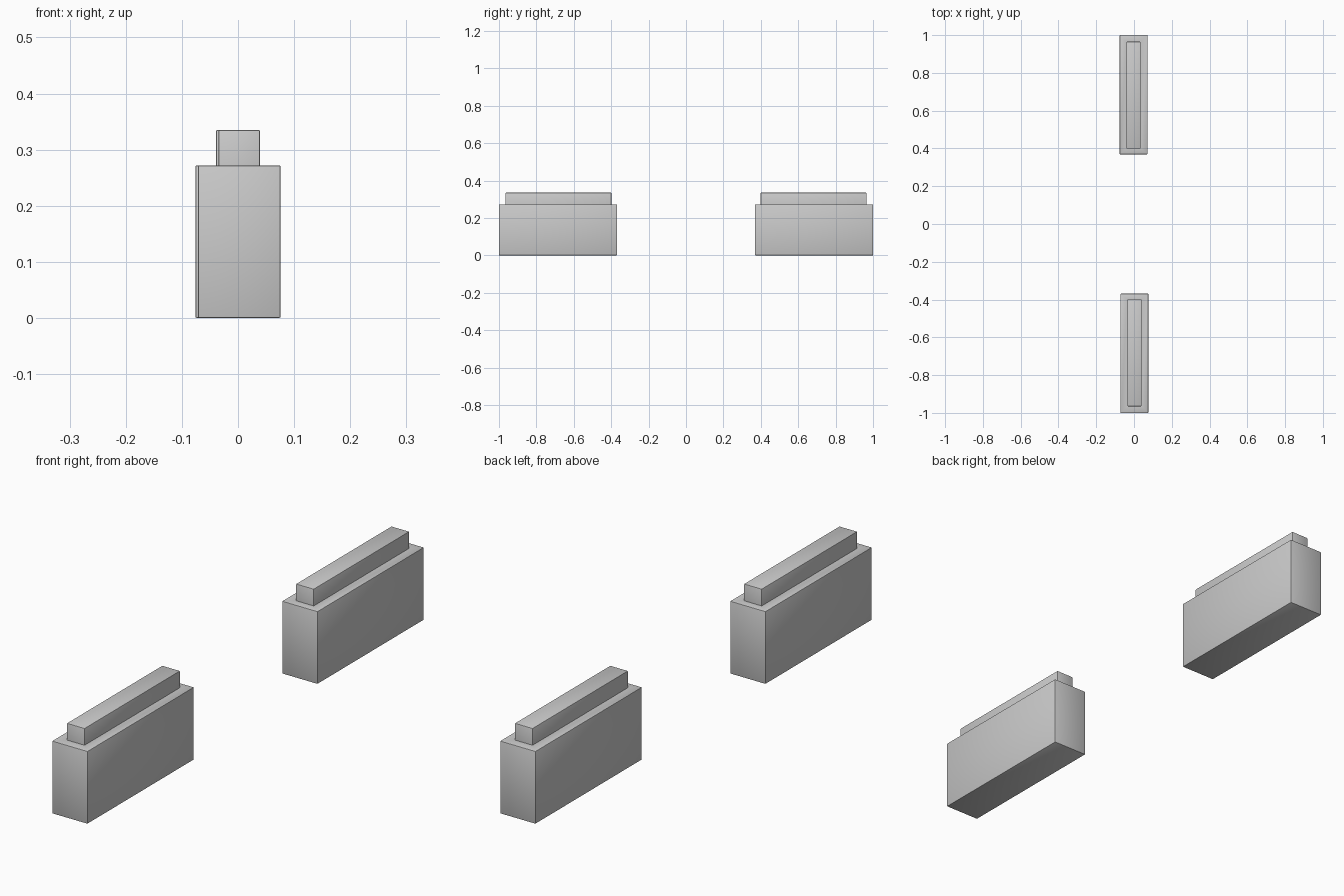
import bpy, bmesh
from mathutils import Vector

if "Cube" in bpy.data.objects:
    bpy.data.objects.remove(bpy.data.objects["Cube"])

BASE = (0.147, 0.631, 0.272)   # lower block size
RAIL = (0.074, 0.566)          # raised rail footprint
TOP = 0.335                    # overall height


def stepped_block(name, x, y, rail_y):
    # lower block
    bm = bmesh.new()
    bmesh.ops.create_cube(bm, size=1)
    for v in bm.verts:
        v.co = Vector((v.co.x * BASE[0], v.co.y * BASE[1], (v.co.z + 0.5) * BASE[2]))
    # raised rail: inset the top, fit it to the footprint, extrude it
    bm.normal_update()
    top = max(bm.faces, key=lambda f: f.calc_center_median().z)
    bmesh.ops.inset_individual(bm, faces=[top], thickness=0.02)
    for v in top.verts:
        v.co.x = RAIL[0] / 2 * (1 if v.co.x > 0 else -1)
        v.co.y = RAIL[1] / 2 * (1 if v.co.y > 0 else -1) + rail_y - y
    cap = bmesh.ops.extrude_discrete_faces(bm, faces=[top])["faces"][0]
    for v in cap.verts:
        v.co.z = TOP
    # soften the outer corners
    bm.normal_update()
    outer = [e for e in bm.edges if e.is_convex and e.calc_face_angle(0) > 1]
    bmesh.ops.bevel(bm, geom=outer, offset=0.0025, segments=2, profile=0.5, affect='EDGES')
    bmesh.ops.recalc_face_normals(bm, faces=bm.faces[:])
    mesh = bpy.data.meshes.new(name)
    bm.to_mesh(mesh)
    bm.free()
    ob = bpy.data.objects.new(name, mesh)
    ob.location = (x, y, 0)
    bpy.context.collection.objects.link(ob)
    bpy.ops.object.select_all(action='DESELECT')
    ob.select_set(True)
    bpy.context.view_layer.objects.active = ob
    bpy.ops.object.shade_smooth_by_angle()


# the two blocks are slightly staggered in x
for name, s in (("front_block", -1), ("back_block", 1)):
    stepped_block(name, -0.0023 * s, 0.6845 * s, 0.682 * s)
